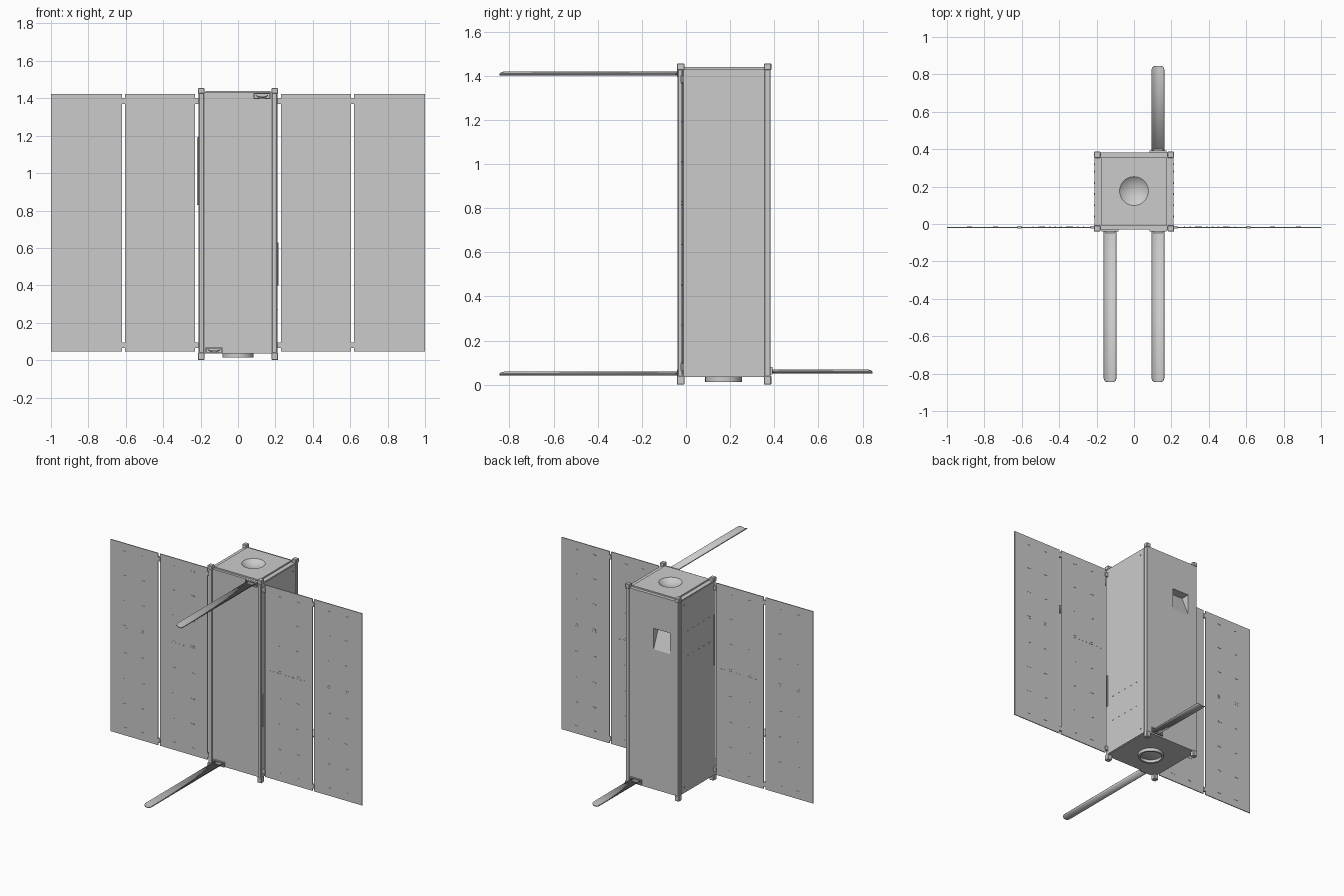
import bpy, bmesh
from math import radians, sqrt
from mathutils import Matrix, Vector

if "Cube" in bpy.data.objects:
    bpy.data.objects.remove(bpy.data.objects["Cube"])

grey = bpy.data.materials.new("satellite grey")
grey.use_nodes = True
grey.diffuse_color = (0.6, 0.6, 0.6, 1)
grey.node_tree.nodes["Principled BSDF"].inputs["Base Color"].default_value = (0.6, 0.6, 0.6, 1)


def finish(bm, name, smooth=False):
    bmesh.ops.recalc_face_normals(bm, faces=bm.faces)
    mesh = bpy.data.meshes.new(name)
    bm.to_mesh(mesh)
    bm.free()
    mesh.materials.append(grey)
    ob = bpy.data.objects.new(name, mesh)
    bpy.context.collection.objects.link(ob)
    bpy.ops.object.select_all(action='DESELECT')
    ob.select_set(True)
    bpy.context.view_layer.objects.active = ob
    if smooth:
        bpy.ops.object.shade_smooth_by_angle(angle=radians(35))
    return ob


def add_box(bm, x, y, z):
    """Add a box from three (low, high) ranges."""
    mid = Vector([(a + b) / 2 for a, b in (x, y, z)])
    size = [abs(b - a) for a, b in (x, y, z)]
    bmesh.ops.create_cube(bm, size=1, matrix=Matrix.Translation(mid) @ Matrix.Diagonal((*size, 1)))


def boxes(name, ranges, bevel=0):
    bm = bmesh.new()
    for r in ranges:
        add_box(bm, *r)
    if bevel:
        bmesh.ops.bevel(bm, geom=bm.edges[:], offset=bevel, segments=1, affect='EDGES')
    return finish(bm, name)


def span(centre, size):
    return (centre - size / 2, centre + size / 2)


def lathe(name, profile, y, close=False):
    """Spin an (radius, z) profile around the vertical through (0, y)."""
    bm = bmesh.new()
    verts = [bm.verts.new((r, y, z)) for r, z in profile]
    edges = [bm.edges.new(p) for p in zip(verts, verts[1:])]
    if close:
        edges.append(bm.edges.new((verts[-1], verts[0])))
    bmesh.ops.spin(bm, geom=verts + edges, cent=(0, y, 0), axis=(0, 0, 1),
                   angle=radians(360), steps=40, use_merge=True)
    bmesh.ops.remove_doubles(bm, verts=bm.verts, dist=0.0005)
    return finish(bm, name, True)


def cut(target, cutter):
    bpy.context.view_layer.objects.active = target
    mod = target.modifiers.new("cut", 'BOOLEAN')
    mod.operation = 'DIFFERENCE'
    mod.solver = 'EXACT'
    mod.object = cutter
    bpy.ops.object.modifier_apply(modifier=mod.name)


MID_Y = 0.176
TOP = 1.43

# Main body with a raised top plate
body = boxes("body", [((-0.207, 0.207), (-0.03, 0.382), (0.035, TOP))])
top_plate = boxes("top_plate", [((-0.175, 0.175), (-0.012, 0.358), (TOP - 0.005, 1.44))])

# Shallow round dish sunk into the top
bm = bmesh.new()
R = 0.12
bmesh.ops.create_uvsphere(bm, u_segments=48, v_segments=48, radius=R,
                          matrix=Matrix.Translation((0, MID_Y, 1.44 + sqrt(R * R - 0.077 ** 2))))
dish = finish(bm, "dish_cutter", True)
cut(body, dish)
cut(top_plate, dish)

# Wedge-shaped sensor window: deep at its top, running out at the bottom
bm = bmesh.new()
section = [(0.4, 1.19), (0.32, 1.19), (0.382, 1.04), (0.4, 1.04)]
face = bm.faces.new([bm.verts.new((-0.14, y, z)) for y, z in section])
out = bmesh.ops.extrude_face_region(bm, geom=[face])["geom"]
bmesh.ops.translate(bm, vec=(0.13, 0, 0), verts=[v for v in out if isinstance(v, bmesh.types.BMVert)])
window = finish(bm, "window_cutter")
cut(body, window)
for helper in (dish, window):
    bpy.data.objects.remove(helper)
for ob in (body, top_plate):
    bpy.ops.object.select_all(action='DESELECT')
    ob.select_set(True)
    bpy.context.view_layer.objects.active = ob
    bpy.ops.object.shade_smooth_by_angle(angle=radians(25))

# Corner rails with blocky feet at both ends
for sx, side in ((-1, "right"), (1, "left")):
    for y, end in ((-0.024, "front"), (0.37, "back")):
        boxes(f"{end}_{side}_rail", [
            (span(sx * 0.196, 0.028), span(y, 0.028), (0.01, 1.445)),
            (span(sx * 0.197, 0.034), span(y, 0.034), (0, 0.04)),
            (span(sx * 0.197, 0.034), span(y, 0.034), (1.425, 1.455))], 0.003)
    # Side skin with small fastener heads
    heads = [(span(sx * 0.213, 0.004), span(0.32, 0.008), span(z, 0.008)) for z in (0.08, 1.385)]
    for z in ((1.01, 1.19) if sx < 0 else (0.27, 0.45)):
        heads += [(span(sx * 0.213, 0.004), span(0.04 + i * 0.06, 0.01), span(z, 0.004)) for i in range(5)]
    boxes(f"{side}_side_skin", [((sx * 0.2, sx * 0.212), (-0.012, 0.352), (0.04, 1.425))] + heads)

# Lens barrel under the body, with a domed lens inside
lathe("lens_barrel", [(0.083, 0.04), (0.083, 0.013), (0.07, 0.013), (0.07, 0.04)], 0.17, True)
lathe("lens", [(0, 0.022), (0.025, 0.023), (0.05, 0.027), (0.07, 0.033)], 0.17)

# Folding solar wings: two panels a side, cell tabs and hinges
PANEL_Y = -0.018
LEVELS = (0.1, 0.27, 0.45, 0.635, 0.815, 0.83, 1.01, 1.19, 1.365)
for sx, side in ((-1, "right"), (1, "left")):
    for name, lo, hi, cols in (("inner", 0.229, 0.605, (0.345, 0.49)),
                               ("outer", 0.62, 1.0, (0.74, 0.88))):
        boxes(f"{side}_{name}_panel", [((sx * lo, sx * hi), span(PANEL_Y, 0.006), (0.045, 1.423))])
        boxes(f"{side}_{name}_cell_tabs", [(span(sx * x, 0.026), span(PANEL_Y, 0.009), span(z, 0.006))
                                           for x in cols for z in LEVELS])
    boxes(f"{side}_panel_studs", [(span(sx * (0.27 + 0.03 * i), 0.008), span(PANEL_Y, 0.009), span(0.815, 0.006))
                                  for i in range(10)])
    boxes(f"{side}_hinges", [(span(sx * x, w), span(PANEL_Y, 0.014), span(z, 0.03))
                             for x, w in ((0.22, 0.024), (0.612, 0.02)) for z in (0.08, 1.385)])
boxes("right_latch", [((-0.219, -0.205), span(PANEL_Y, 0.01), (0.83, 1.19))])
boxes("left_latch", [((0.205, 0.216), span(PANEL_Y, 0.01), (0.4, 0.63))])


def antenna(name, x, z, root, direction):
    """Curved tape blade with a rounded tip, held in a small bracket."""
    length = 0.845 - abs(root)
    stations = [(0, 0.033), (length - 0.022, 0.033), (length - 0.01, 0.03),
                (length - 0.003, 0.024), (length, 0.016)]
    bm = bmesh.new()
    rows = []
    for d, half in stations:
        offs = [half * (i / 4 - 1) for i in range(9)]
        rows.append([bm.verts.new((x + o, root + direction * d, z - 0.009 + 0.014 * (o / 0.033) ** 2))
                     for o in offs])
    for a, b in zip(rows, rows[1:]):
        for i in range(8):
            bm.faces.new((a[i], a[i + 1], b[i + 1], b[i]))
    blade = finish(bm, name + "_blade", True)
    solid = blade.modifiers.new("thickness", 'SOLIDIFY')
    solid.thickness = 0.005
    solid.offset = 0
    # Bracket frame around the root
    y = (root - direction * 0.012, root + direction * 0.01)
    parts = [(span(x, 0.092), y, span(z + s * 0.014, 0.006)) for s in (-1, 1)]
    parts += [(span(x + s * 0.043, 0.006), y, span(z, 0.03)) for s in (-1, 1)]
    parts.append((span(x, 0.05), (root, root + direction * 0.018), span(z - 0.003, 0.008)))
    boxes(name + "_bracket", parts)


antenna("upper_front_antenna", 0.128, 1.412, -0.03, -1)
antenna("lower_front_antenna", -0.128, 0.052, -0.03, -1)
antenna("back_antenna", 0.128, 0.062, 0.382, 1)
